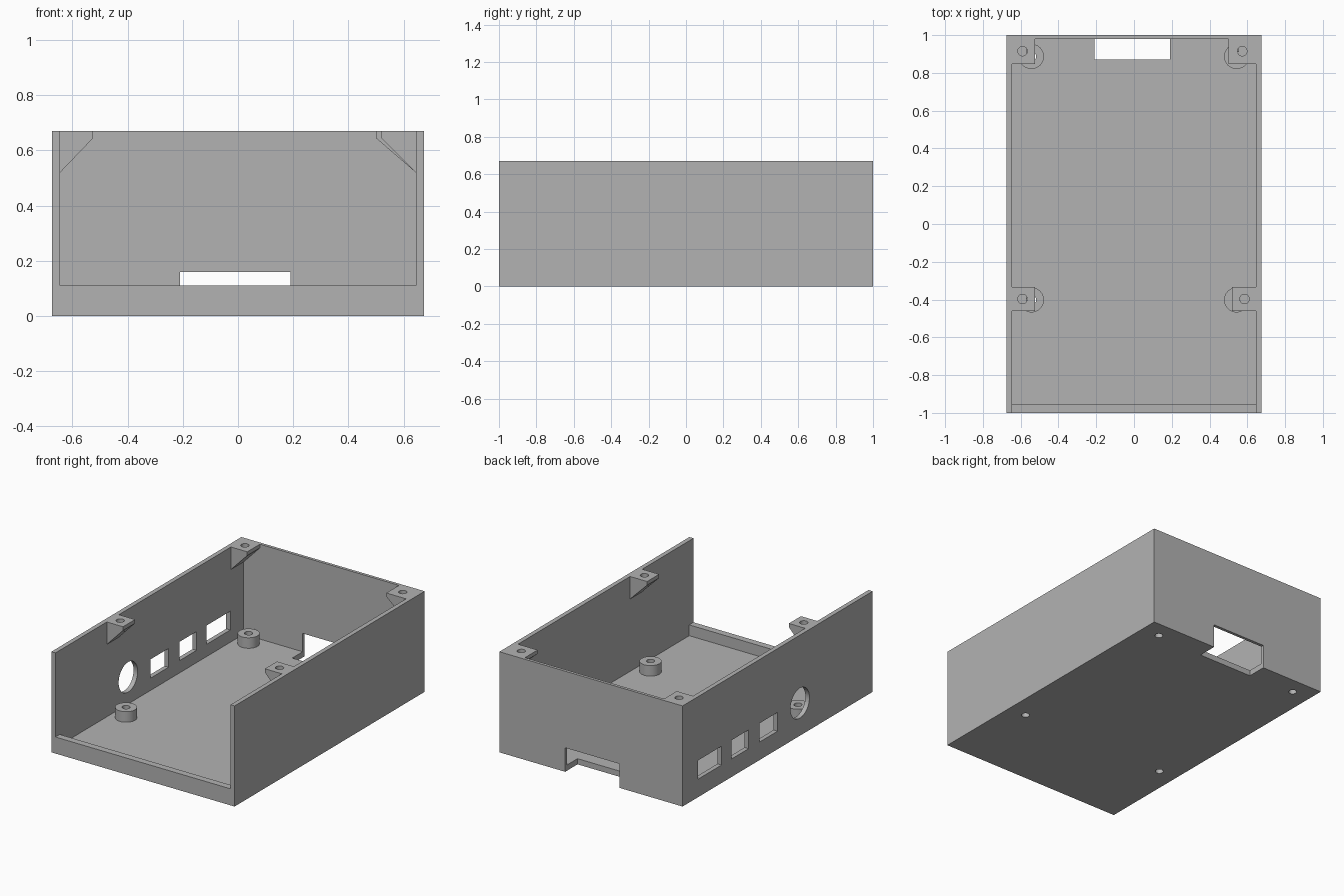
import bpy
import bmesh
import math
from mathutils import Matrix, Vector

if "Cube" in bpy.data.objects:
    bpy.data.objects.remove(bpy.data.objects["Cube"], do_unlink=True)

grey = bpy.data.materials.new("case grey")
grey.use_nodes = True
grey.diffuse_color = (0.45, 0.45, 0.45, 1)
grey.node_tree.nodes["Principled BSDF"].inputs["Base Color"].default_value = (0.45, 0.45, 0.45, 1)

# Main dimensions
HX, HY, TOP = 0.675, 1.0, 0.67
INNER_X, BACK_Y, LIP_Y = 0.645, 0.98, -0.955
FLOOR, LIP_Z, POST_Z = 0.038, 0.11, 0.108
HOLE = 0.025


def finish(name, bm):
    bmesh.ops.recalc_face_normals(bm, faces=bm.faces)
    mesh = bpy.data.meshes.new(name)
    bm.to_mesh(mesh)
    bm.free()
    mesh.materials.append(grey)
    obj = bpy.data.objects.new(name, mesh)
    bpy.context.collection.objects.link(obj)
    return obj


def box(name, x, y, z):
    bm = bmesh.new()
    size = [r[1] - r[0] for r in (x, y, z)]
    mid = Vector([(r[0] + r[1]) / 2 for r in (x, y, z)])
    bmesh.ops.create_cube(bm, size=1, matrix=Matrix.Translation(mid) @ Matrix.Diagonal((*size, 1)))
    return finish(name, bm)


def cylinder(name, centre, radius, depth, axis="Z"):
    bm = bmesh.new()
    turn = Matrix.Rotation(math.pi / 2, 4, "Y") if axis == "X" else Matrix.Identity(4)
    bmesh.ops.create_cone(bm, cap_ends=True, segments=48, radius1=radius, radius2=radius,
                          depth=depth, matrix=Matrix.Translation(centre) @ turn)
    return finish(name, bm)


def cut(target, cutter):
    cutter.hide_render = True
    mod = target.modifiers.new("cut", "BOOLEAN")
    mod.operation = "DIFFERENCE"
    mod.solver = "EXACT"
    mod.object = cutter
    bpy.context.view_layer.objects.active = target
    bpy.ops.object.modifier_apply(modifier=mod.name)
    bpy.data.objects.remove(cutter, do_unlink=True)


def smooth(obj):
    bpy.ops.object.select_all(action="DESELECT")
    obj.select_set(True)
    bpy.context.view_layer.objects.active = obj
    bpy.ops.object.shade_smooth_by_angle(angle=math.radians(30))


# Tray: block hollowed out, front open above a low lip
tray = box("case_tray", (-HX, HX), (-HY, HY), (0, TOP))
cut(tray, box("cavity", (-INNER_X, INNER_X), (LIP_Y, BACK_Y), (FLOOR, 1)))
cut(tray, box("front_opening", (-INNER_X, INNER_X), (-1.2, -0.9), (LIP_Z, 1)))

# Slot through the floor and back wall
cut(tray, box("back_slot", (-0.21, 0.19), (0.87, 1.2), (-0.1, 0.16)))

# Ports in the side wall
for y0, y1 in ((0.59, 0.84), (0.305, 0.485), (0.0, 0.19)):
    cut(tray, box("port", (-0.8, -0.6), (y0, y1), (0.12, 0.245)))
cut(tray, cylinder("round_port", (-HX, -0.235, 0.217), 0.1, 0.2, "X"))

# Hollow standoffs, open through the floor
for end, y in (("back", 0.887), ("front", -0.402)):
    for side, x in (("left", 0.543), ("right", -0.543)):
        cut(tray, cylinder("screw_hole", (x, y, 0), HOLE, 0.3))
        post = cylinder(f"{end}_{side}_standoff", (x, y, (FLOOR + POST_Z) / 2),
                        0.066, POST_Z - FLOOR)
        cut(post, cylinder("screw_hole", (x, y, 0), HOLE, 0.5))
        smooth(post)
smooth(tray)


# Lid brackets: gusset profile extruded along the wall, with a blind screw hole
def bracket(name, side, reach, y0, y1, hole_x, hole_y):
    bm = bmesh.new()
    profile = ((INNER_X, TOP), (reach, TOP), (reach, 0.645), (INNER_X, 0.52))
    face = bm.faces.new([bm.verts.new((side * x, y0, z)) for x, z in profile])
    geom = bmesh.ops.extrude_face_region(bm, geom=[face])["geom"]
    moved = [v for v in geom if isinstance(v, bmesh.types.BMVert)]
    bmesh.ops.translate(bm, verts=moved, vec=(0, y1 - y0, 0))
    obj = finish(name, bm)
    cut(obj, cylinder("screw_hole", (side * hole_x, hole_y, TOP), HOLE, 0.14))
    smooth(obj)


bracket("back_right_bracket", -1, 0.525, 0.847, BACK_Y, 0.59, 0.915)
bracket("back_left_bracket", 1, 0.5, 0.847, BACK_Y, 0.573, 0.915)
bracket("front_right_bracket", -1, 0.525, -0.46, -0.333, 0.59, -0.397)
bracket("front_left_bracket", 1, 0.52, -0.46, -0.333, 0.585, -0.397)
